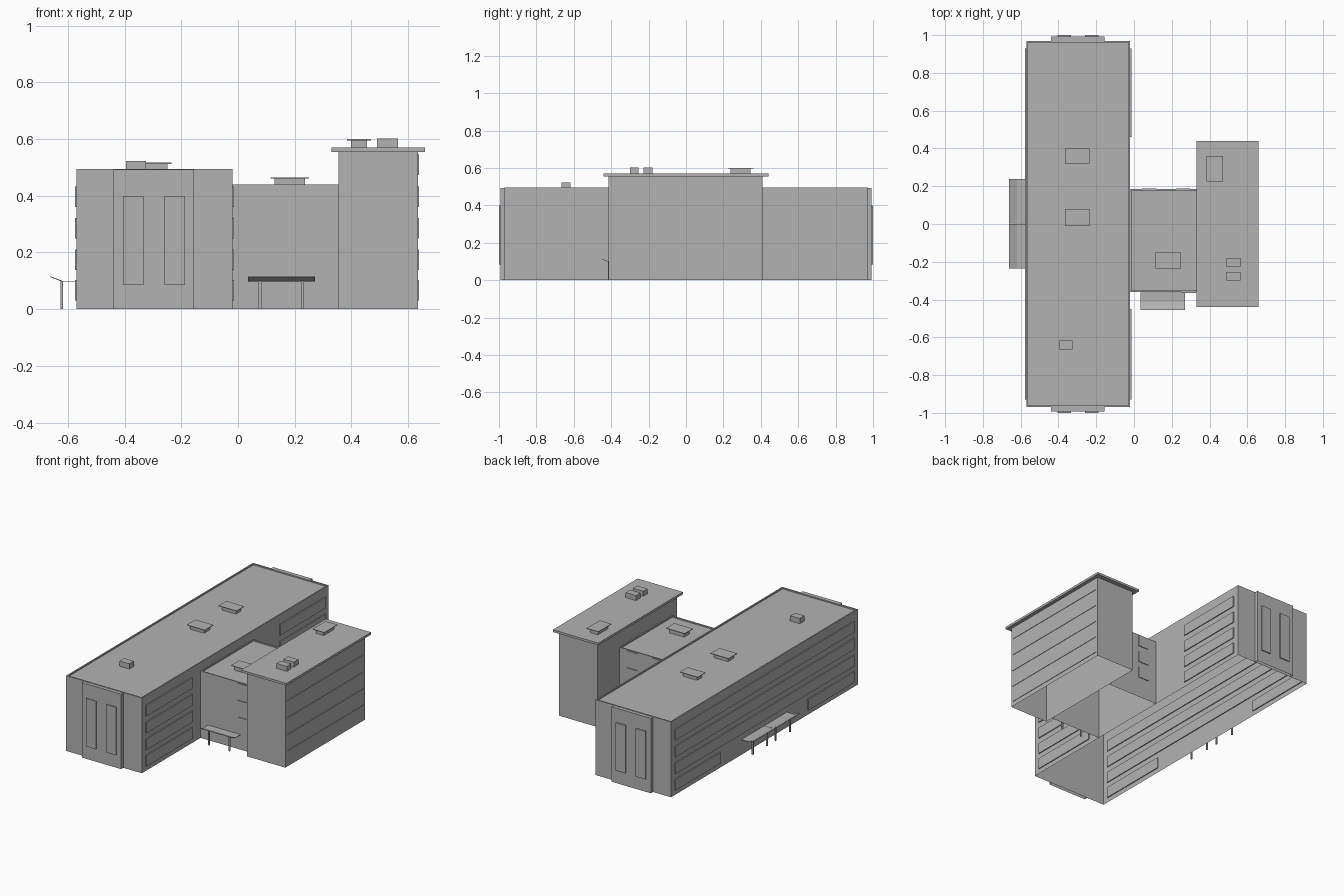
import bpy
import bmesh

if "Cube" in bpy.data.objects:
    bpy.data.objects.remove(bpy.data.objects["Cube"], do_unlink=True)

grey = bpy.data.materials.new("plain_grey")
grey.use_nodes = True
grey.diffuse_color = (0.45, 0.45, 0.45, 1)
grey.node_tree.nodes["Principled BSDF"].inputs["Base Color"].default_value = (0.45, 0.45, 0.45, 1)


def finish(bm, name):
    mesh = bpy.data.meshes.new(name)
    bm.to_mesh(mesh)
    bm.free()
    mesh.materials.append(grey)
    obj = bpy.data.objects.new(name, mesh)
    bpy.context.collection.objects.link(obj)
    return obj


def add_box(bm, x, y, z):
    """Add a box spanning the given (low, high) ranges."""
    verts = bmesh.ops.create_cube(bm, size=1)["verts"]
    for v in verts:
        v.co = [r[0] if c < 0 else r[1] for c, r in zip(v.co, (x, y, z))]
    return verts


def boxes(name, spans):
    bm = bmesh.new()
    for span in spans:
        add_box(bm, *span)
    return finish(bm, name)


def shell(name, x, y, height, rim=0):
    """Building volume open underneath, with an optional parapet round the roof."""
    bm = bmesh.new()
    add_box(bm, x, y, (0, height))
    bm.normal_update()
    bmesh.ops.delete(bm, geom=[f for f in bm.faces if f.normal.z < -0.5], context="FACES")
    if rim:
        roof = [f for f in bm.faces if f.normal.z > 0.5]
        bmesh.ops.inset_region(bm, faces=roof, thickness=rim)
        top = bmesh.ops.extrude_face_region(bm, geom=roof)["geom"]
        bmesh.ops.delete(bm, geom=roof, context="FACES_ONLY")
        for v in top:
            if isinstance(v, bmesh.types.BMVert):
                v.co.z -= 0.008
    return finish(bm, name)


def around(value, d):
    return (value - d, value + d)


# Main volumes
shell("long_block", (-0.57, -0.02), (-0.97, 0.97), 0.495, 0.012)
shell("link_block", (-0.02, 0.355), (-0.36, 0.185), 0.44, 0.01)
shell("tower", (0.355, 0.635), (-0.415, 0.41), 0.555)
boxes("tower_roof_slab", [((0.33, 0.66), (-0.44, 0.44), (0.555, 0.57))])

# Projecting bays and tall windows at both ends of the long block
for side, word in ((-1, "front"), (1, "back")):
    shell(word + "_end_bay", (-0.44, -0.155), sorted((side * 0.97, side * 0.993)), 0.493)
    boxes(word + "_tall_windows",
          [(around(x, 0.036), around(side * 0.995, 0.005), (0.085, 0.4)) for x in (-0.37, -0.223)])

# Window bands
rows = [0.067, 0.175, 0.285, 0.397]
band = 0.036
ends = [(-0.93, -0.45), (0.46, 0.93)]
boxes("inner_window_bands",
      [(around(-0.02, 0.006), y, around(z, band)) for z in rows for y in ends])
boxes("outer_window_bands",
      [(around(-0.57, 0.006), (-0.93, 0.93), around(z, band)) for z in rows[1:]]
      + [(around(-0.57, 0.006), y, around(rows[0], band)) for y in ends])
boxes("tower_window_bands",
      [(around(0.635, 0.003), (-0.4, 0.395), around(z, band)) for z in rows + [0.51]])
boxes("link_back_windows",
      [(around(x, 0.038), around(0.185, 0.004), around(z, band)) for x in (0.08, 0.26) for z in rows[1:]])
boxes("link_front_windows",
      [(around(0.29, 0.038), around(-0.36, 0.004), around(z, band)) for z in rows[1:]])


# Rooftop units: a small housing under a thin wide cap
def capped_unit(name, x, y, base, top):
    housing = [(r[0] + 0.014, r[1] - 0.014) for r in (x, y)]
    boxes(name, [(*housing, (base, top)), (x, y, (top - 0.002, top + 0.002))])


capped_unit("roof_unit_back", (-0.365, -0.235), (0.32, 0.4), 0.485, 0.515)
capped_unit("roof_unit_middle", (-0.365, -0.235), (-0.01, 0.08), 0.485, 0.515)
capped_unit("link_roof_unit", (0.115, 0.25), (-0.235, -0.15), 0.43, 0.463)
capped_unit("tower_roof_unit", (0.385, 0.47), (0.225, 0.36), 0.57, 0.598)
boxes("roof_vent", [((-0.395, -0.325), (-0.665, -0.618), (0.485, 0.522))])
boxes("tower_vents",
      [((0.49, 0.565), y, (0.57, 0.603)) for y in ((-0.3, -0.255), (-0.227, -0.18))])


# Entrance canopies: flat by the wall, tilting up past two posts
def canopy(name, location, turn=0.0):
    bm = bmesh.new()
    profile = [(0, 0.1), (-0.05, 0.1), (-0.092, 0.116)]
    strips = [[bm.verts.new((s * 0.118, y, z)) for s in (-1, 1)] for y, z in profile]
    for a, b in zip(strips, strips[1:]):
        bm.faces.new((a[0], b[0], b[1], a[1]))
    faces = bm.faces[:]
    bmesh.ops.recalc_face_normals(bm, faces=faces)
    bmesh.ops.solidify(bm, geom=faces, thickness=0.003)
    for x in (-0.075, 0.075):
        add_box(bm, around(x, 0.005), around(-0.052, 0.004), (0, 0.1))
    obj = finish(bm, name)
    obj.location = location
    obj.rotation_euler.z = turn


quarter = -1.5708
canopy("front_canopy", (0.153, -0.362, 0))
canopy("side_canopy_front", (-0.57, -0.118, 0), quarter)
canopy("side_canopy_back", (-0.57, 0.12, 0), quarter)
